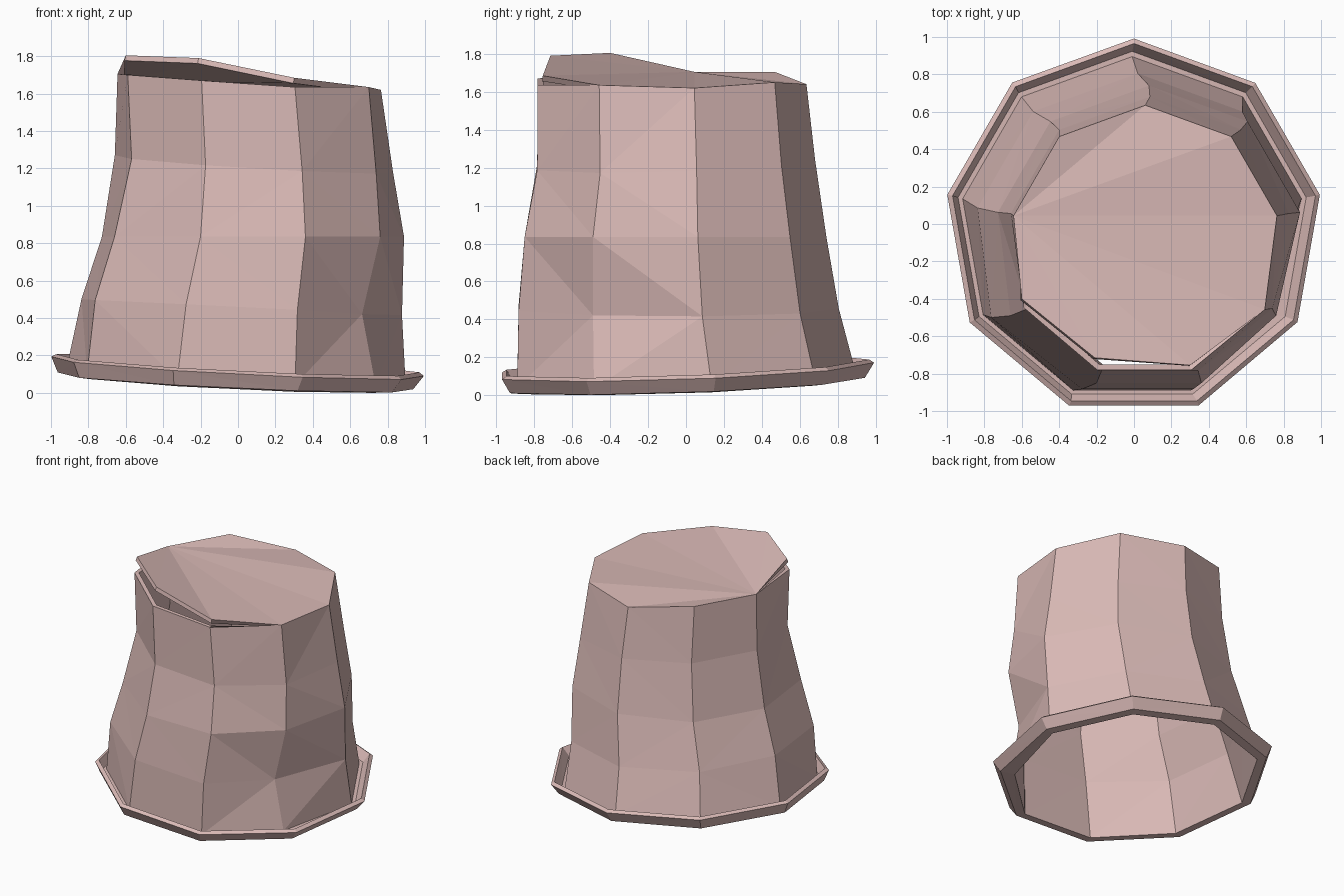
import bpy, bmesh, math

cube = bpy.data.objects.get("Cube")
if cube:
    bpy.data.objects.remove(cube, do_unlink=True)

SIDES = 9

# One flat colour
clay = bpy.data.materials.new("dusty_pink")
clay.use_nodes = True
colour = (0.70, 0.49, 0.47, 1)
clay.diffuse_color = colour
clay.node_tree.nodes["Principled BSDF"].inputs["Base Color"].default_value = colour

bm = bmesh.new()


def ring(cx, cy, radius, z, tilt_x=0.0, tilt_y=0.0):
    """Tilted nine-sided loop, starting at the back and running to the left side."""
    loop = []
    for k in range(SIDES):
        a = math.tau * k / SIDES
        x, y = cx + radius * math.sin(a), cy + radius * math.cos(a)
        loop.append(bm.verts.new((x, y, z + tilt_x * x + tilt_y * y)))
    return loop


# Body from torn top edge down to the gutter-shaped lip
top = ring(0.06, -0.08, 0.715, 1.65)
upper = ring(0.085, -0.075, 0.755, 1.23, -0.06, 0.03)
middle = ring(0.08, -0.08, 0.82, 0.835)
lower = ring(0.02, -0.065, 0.87, 0.46, -0.05)
base = ring(-0.01, -0.025, 0.92, 0.088, -0.047, 0.035)
gutter = ring(-0.01, -0.022, 0.945, 0.088, -0.047, 0.035)
lip = ring(0, -0.02, 0.985, 0.153, -0.05, 0.037)

# Uneven top edge
for v, z in zip(top, (1.64, 1.65, 1.62, 1.635, 1.635, 1.67, 1.70, 1.705, 1.705)):
    v.co.z = z

# Dents and bulges
for v, dx, dy in ((lower[3], -0.11, 0.01), (base[3], -0.05, 0), (middle[3], -0.03, 0),
                  (middle[6], -0.03, 0), (lower[6], -0.03, 0), (top[3], 0.02, -0.02),
                  (top[4], 0, -0.03), (top[5], -0.01, -0.03), (top[6], -0.03, -0.01)):
    v.co.x += dx
    v.co.y += dy

# Lid: joined along the back, lifted free at the front right
lid = list(top)
for k, xyz in ((4, (0.30, -0.755, 1.685)), (5, (-0.21, -0.715, 1.79)), (6, (-0.60, -0.40, 1.805))):
    lid[k] = bm.verts.new(xyz)
hinge = lid[7]
for k in range(SIDES - 2):
    bm.faces.new((hinge, lid[(9 + k) % SIDES], lid[(8 + k) % SIDES]))

# Wall and lip bands
rows = [top, upper, middle, lower, base, gutter, lip]
walls = []
for hi, lo in zip(rows, rows[1:]):
    for k in range(SIDES):
        n = (k + 1) % SIDES
        walls.append(bm.faces.new((lo[n], lo[k], hi[k], hi[n])))
bmesh.ops.triangulate(bm, faces=walls)

mesh = bpy.data.meshes.new("crumpled_bucket")
bm.to_mesh(mesh)
bm.free()
mesh.materials.append(clay)
bucket = bpy.data.objects.new("crumpled_bucket", mesh)
bpy.context.collection.objects.link(bucket)

# Sheet thickness
shell = bucket.modifiers.new("sheet_thickness", "SOLIDIFY")
shell.thickness = 0.03
shell.offset = -1
shell.use_even_offset = True
